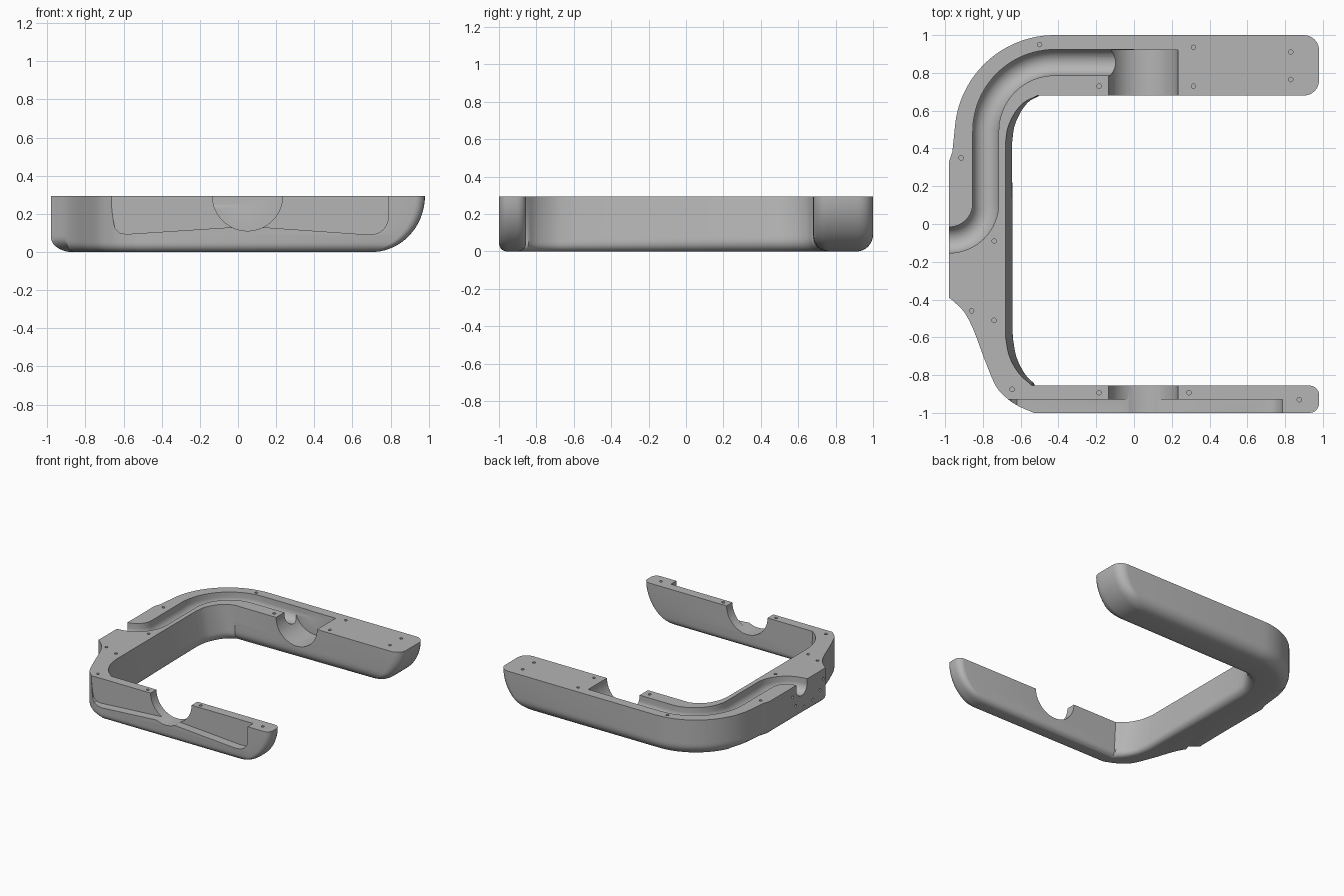
import bpy, bmesh
from math import sin, cos, pi, sqrt, radians
from mathutils import Vector

cube = bpy.data.objects.get("Cube")
if cube:
    bpy.data.objects.remove(cube, do_unlink=True)

H = 0.295          # frame height
BORE_X, BORE_R = 0.05, 0.184

grey = bpy.data.materials.new("plain grey")
grey.use_nodes = True
colour = (0.46, 0.46, 0.46, 1)
grey.diffuse_color = colour
grey.node_tree.nodes["Principled BSDF"].inputs["Base Color"].default_value = colour


def arc(cx, cy, r, a0, a1, n):
    return [(cx + r * cos(radians(a0 + (a1 - a0) * i / n)),
             cy + r * sin(radians(a0 + (a1 - a0) * i / n))) for i in range(n + 1)]


def spline(pts, n=5):
    """Smooth curve through the points."""
    v = [Vector(p) for p in pts]
    v = [2 * v[0] - v[1]] + v + [2 * v[-1] - v[-2]]
    out = []
    for a, b, c, d in zip(v, v[1:], v[2:], v[3:]):
        for i in range(n):
            t = i / n
            out.append(tuple(0.5 * (2 * b + (c - a) * t + (2 * a - 5 * b + 4 * c - d) * t ** 2
                                    + (3 * b - a - 3 * c + d) * t ** 3)))
    return out + [tuple(pts[-1])]


def loft(name, rings):
    """Closed solid through a list of equal point rings."""
    bm = bmesh.new()
    vs = [[bm.verts.new(p) for p in ring] for ring in rings]
    n = len(vs[0])
    for a, b in zip(vs, vs[1:]):
        for i in range(n):
            j = (i + 1) % n
            bm.faces.new((a[i], a[j], b[j], b[i]))
    bm.faces.new(vs[0])
    bm.faces.new(vs[-1][::-1])
    bmesh.ops.recalc_face_normals(bm, faces=bm.faces)
    me = bpy.data.meshes.new(name)
    bm.to_mesh(me)
    bm.free()
    ob = bpy.data.objects.new(name, me)
    bpy.context.collection.objects.link(ob)
    me.materials.append(grey)
    return ob


def cylinder(name, centre, axis, r, half, n):
    """Cylinder along axis 0, 1 or 2."""
    rings = []
    for s in (-half, half):
        ring = []
        for u, w in arc(0, 0, r, 0, 360 - 360 / n, n - 1):
            p = [u, w]
            p.insert(axis, s)
            ring.append(Vector(centre) + Vector(p))
        rings.append(ring)
    return loft(name, rings)


# Plan outline, counter-clockwise from the front arm tip
outline = arc(0.93, -0.95, 0.05, -90, 0, 5) + arc(0.93, -0.905, 0.05, 0, 90, 5)
inner_start = len(outline)
outline += spline([(-0.54, -0.855), (-0.61, -0.79), (-0.66, -0.70), (-0.68, -0.60)])
outline += [(-0.68, -0.3), (-0.68, 0.1)]
outline += spline([(-0.68, 0.43), (-0.668, 0.51), (-0.63, 0.59), (-0.58, 0.645), (-0.51, 0.68)])
inner_end = len(outline)
outline += arc(0.90, 0.76, 0.08, -90, 0, 6) + arc(0.90, 0.92, 0.08, 0, 90, 6)
outline += arc(-0.42, 0.47, 0.53, 90, 176, 24)
outline += [(-0.962, 0.38), (-0.98, 0.33), (-0.98, 0.1), (-0.98, -0.15), (-0.98, -0.39)]
outline += spline([(-0.96, -0.405), (-0.90, -0.465), (-0.85, -0.56), (-0.79, -0.72),
                   (-0.73, -0.86), (-0.67, -0.925), (-0.61, -0.965), (-0.53, -1.0)])


def inward_normals(pts):
    out = []
    for i, p in enumerate(pts):
        p = Vector(p)
        e = (p - Vector(pts[i - 1])).normalized()
        f = (Vector(pts[(i + 1) % len(pts)]) - p).normalized()
        t = (e + f).normalized()
        out.append(Vector((-t.y, t.x)))
    return out


def inset(width, height, z):
    """Elliptical rounding of a bottom edge."""
    return 0 if z >= height else width * (1 - sqrt(max(0, 1 - (1 - z / height) ** 2)))


def frame_ring(z):
    ring = []
    for i, (p, n) in enumerate(zip(outline, normals)):
        x, y = p
        inner = inner_start <= i < inner_end
        back = min(1, max(0, (y + 0.7) / 1.0))
        r = 0.045 + (0.025 if inner else 0.045) * back
        w, h = r, r
        if x < -0.9 and not inner:
            h, w = 0.075, 0.13
        d = inset(w, h, z)
        if x > 0.8:              # swept-up arm tips
            x -= inset(0.28, H, z)
            y += n.y * d
        else:
            x += n.x * d
            y += n.y * d
        if inner:                # inner wall leans into the opening
            x += 0.045 * max(0, -n.x) * (1 - z / H)
        ring.append((x, y, z))
    return ring


normals = inward_normals(outline)
STEPS = 18
frame = loft("frame", [frame_ring(H * (1 - sin(pi / 2 * k / STEPS))) for k in range(STEPS + 1)])
cutters = []

# Bores through both arms
cutters.append(cylinder("back_bore", (BORE_X, 0.77, H), 1, BORE_R, 0.15, 64))
cutters.append(cylinder("front_bore", (BORE_X, -0.93, H), 1, BORE_R, 0.15, 64))

# Side recess of the front arm
recess = [(-0.672, 0.4), (-0.67, H), (-0.655, 0.17), (-0.645, 0.125), (-0.62, 0.10), (-0.585, 0.094),
          (-0.03, 0.13), (0.13, 0.13), (0.67, 0.092)]
recess += arc(0.70, 0.18, 0.087, -80, 0, 8) + [(0.787, 0.4)]
cutters.append(loft("recess", [[(x, y, z) for x, z in recess] for y in (-1.1, -0.93)]))

# Round-bottomed channel along the back arm and spine
path = [(0.0, 0.855)] + arc(-0.42, 0.49, 0.365, 90, 180, 24)
path += arc(-0.98, 0.11, 0.195, 0, -90, 16) + [(-1.1, -0.085)]
side = inward_normals([(0.2, 0.855)] + path + [(-1.2, -0.085)])[1:-1]
section = [(-0.068, 0.4)] + [(u, w + 0.255) for u, w in arc(0, 0, 0.069, 180, 360, 16)] + [(0.068, 0.4)]
cutters.append(loft("channel", [[(x + n.x * u, y + n.y * u, w) for u, w in section]
                                for (x, y), n in zip(path, side)]))

# Screw holes in the top and round the cable exit
top_holes = [(-0.5, 0.95), (0.315, 0.935), (0.315, 0.73), (0.83, 0.91), (0.83, 0.765),
             (-0.185, 0.73), (-0.915, 0.35), (-0.74, -0.09), (-0.86, -0.46), (-0.74, -0.51),
             (-0.645, -0.875), (-0.185, -0.893), (0.29, -0.893), (0.875, -0.93)]
side_holes = [(0.03, 0.215), (-0.01, 0.13), (-0.115, 0.085), (-0.23, 0.095), (-0.32, 0.14), (-0.36, 0.215)]
for x, y in top_holes:
    cutters.append(cylinder("top_hole", (x, y, H), 2, 0.012, 0.07, 12))
for y, z in side_holes:
    cutters.append(cylinder("side_hole", (-0.98, y, z), 0, 0.011, 0.06, 12))

# Cut everything, then tidy up
bpy.context.view_layer.objects.active = frame
for c in cutters:
    m = frame.modifiers.new("cut", "BOOLEAN")
    m.operation, m.solver, m.object = "DIFFERENCE", "EXACT", c
    bpy.ops.object.modifier_apply(modifier=m.name)
    bpy.data.objects.remove(c, do_unlink=True)

bpy.ops.object.select_all(action="DESELECT")
frame.select_set(True)
bpy.ops.object.shade_smooth_by_angle(angle=radians(32))
